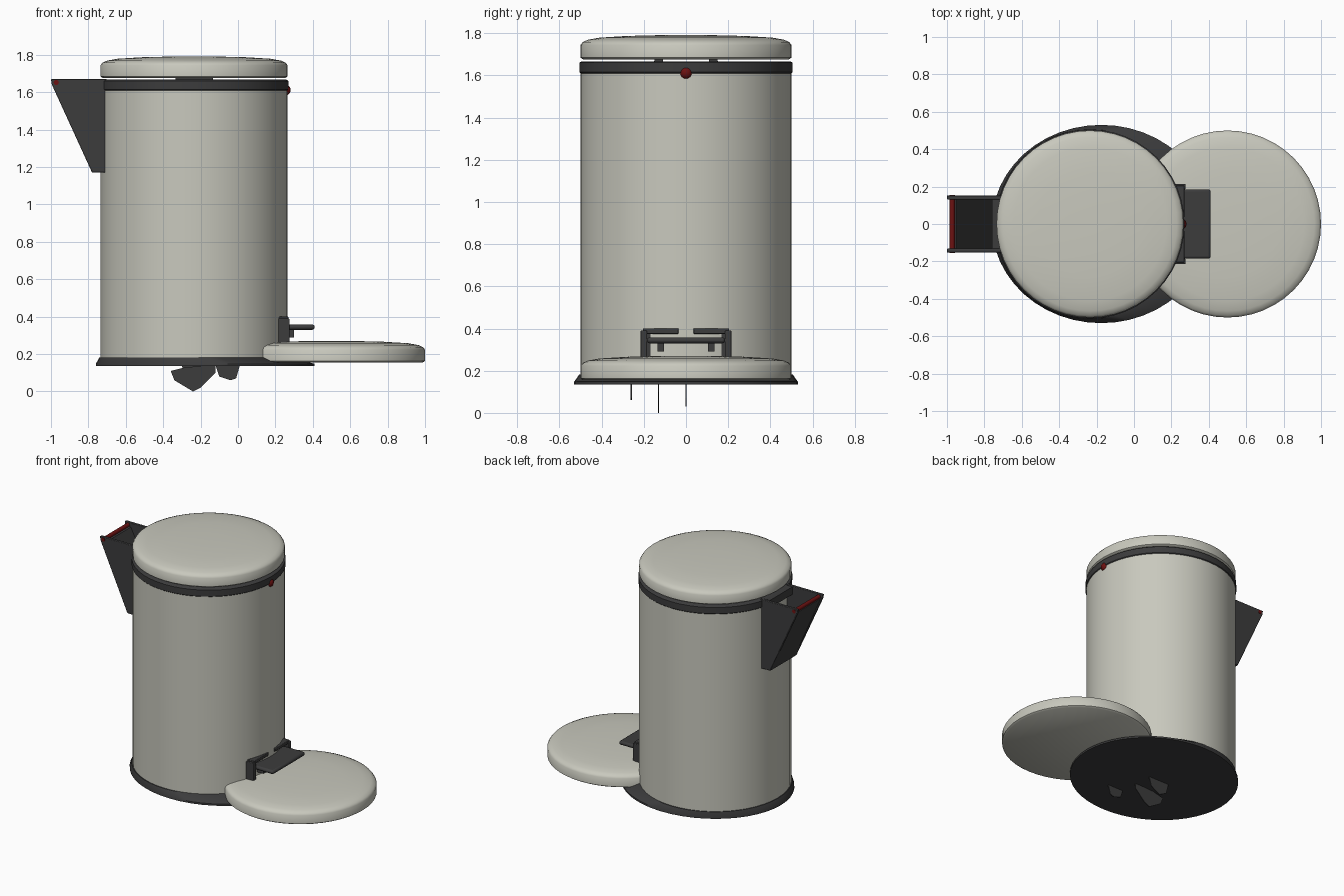
import bpy, bmesh, math
from mathutils import Vector

default = bpy.data.objects.get("Cube")
if default:
    bpy.data.objects.remove(default, do_unlink=True)

BODY_X = -0.235   # axis of the bin
SIDES = 48


def material(name, rgb):
    m = bpy.data.materials.new(name)
    m.use_nodes = True
    m.diffuse_color = (*rgb, 1)
    m.node_tree.nodes["Principled BSDF"].inputs["Base Color"].default_value = (*rgb, 1)
    return m


cream = material("warm grey enamel", (0.58, 0.58, 0.51))
black = material("black plastic", (0.045, 0.045, 0.046))
red = material("dark red", (0.15, 0.006, 0.006))


def finish(name, bm, mat, bevel=0):
    bmesh.ops.recalc_face_normals(bm, faces=bm.faces)
    mesh = bpy.data.meshes.new(name)
    bm.to_mesh(mesh)
    bm.free()
    mesh.materials.append(mat)
    ob = bpy.data.objects.new(name, mesh)
    bpy.context.collection.objects.link(ob)
    if bevel:
        mod = ob.modifiers.new("Bevel", "BEVEL")
        mod.width, mod.segments = bevel, 2
    bpy.ops.object.select_all(action="DESELECT")
    ob.select_set(True)
    bpy.context.view_layer.objects.active = ob
    bpy.ops.object.shade_smooth_by_angle(angle=math.radians(40))
    return ob


def loft(name, rings, mat):
    """Stack of ellipses (centre x, radius x, radius y, z), capped at both ends."""
    bm = bmesh.new()
    loops = []
    for cx, rx, ry, z in rings:
        angles = [2 * math.pi * i / SIDES for i in range(SIDES)]
        loops.append([bm.verts.new((cx + rx * math.cos(a), ry * math.sin(a), z)) for a in angles])
    for low, high in zip(loops, loops[1:]):
        for i in range(SIDES):
            j = (i + 1) % SIDES
            bm.faces.new((low[i], low[j], high[j], high[i]))
    bm.faces.new(loops[0])
    bm.faces.new(loops[-1])
    return finish(name, bm, mat)


def plate(name, outline, y, thickness, mat, bevel=0):
    """Side outline of (x, z) points extruded along y."""
    bm = bmesh.new()
    face = bm.faces.new([bm.verts.new((x, y - thickness / 2, z)) for x, z in outline])
    new = bmesh.ops.extrude_face_region(bm, geom=[face])["geom"]
    bmesh.ops.translate(bm, vec=(0, thickness, 0),
                        verts=[v for v in new if isinstance(v, bmesh.types.BMVert)])
    return finish(name, bm, mat, bevel)


def box(name, low, high, mat, bevel=0):
    outline = [(low[0], low[2]), (high[0], low[2]), (high[0], high[2]), (low[0], high[2])]
    return plate(name, outline, (low[1] + high[1]) / 2, high[1] - low[1], mat, bevel)


def lid(name, cx, z):
    profile = [(0.488, 0), (0.5, 0.008), (0.5, 0.068), (0.49, 0.082), (0.465, 0.093),
               (0.41, 0.103), (0.28, 0.111), (0.12, 0.115), (0.01, 0.115)]
    return loft(name, [(cx, r, r, z + h) for r, h in profile], cream)


def rod(name, x, z, radius, length, mat):
    circle = [(x + radius * math.cos(a), z + radius * math.sin(a))
              for a in (2 * math.pi * i / 12 for i in range(12))]
    return plate(name, circle, 0, length, mat)


# Bin body, collar and flared base
loft("body", [(BODY_X, 0.5, 0.5, z) for z in (0.17, 1.615)], cream)
loft("collar", [(BODY_X, r, r, z) for r, z in
                ((0.5, 1.61), (0.505, 1.615), (0.505, 1.66), (0.495, 1.667))], black)
loft("base", [(-0.175, 0.585, 0.53, 0.135), (-0.175, 0.585, 0.53, 0.148),
              (BODY_X, 0.506, 0.506, 0.182)], black)

# Closed lid on small spacers, and the loose lid beside the base
lid("top_lid", BODY_X, 1.676)
for side in (-1, 1):
    y = side * 0.13
    box("lid_spacer", (BODY_X - 0.1, y - 0.02, 1.65), (BODY_X + 0.1, y + 0.02, 1.685), black)
lid("lower_lid", 0.5, 0.155)

# Carry bracket: two cheeks, sloping panel and red cross bar
cheek = [(-1.0, 1.67), (-0.7, 1.67), (-0.7, 1.17), (-0.78, 1.17), (-0.995, 1.64)]
for side in (-1, 1):
    plate("bracket_cheek", cheek, side * 0.142, 0.022, black, 0.004)
plate("bracket_panel", [(-0.985, 1.64), (-0.78, 1.17), (-0.71, 1.17), (-0.95, 1.64)],
      0, 0.28, black)
box("bracket_rear_rail", (-0.76, -0.14, 1.61), (-0.715, 0.14, 1.665), black)
rod("bracket_bar", -0.972, 1.652, 0.014, 0.31, red)

# Red button on the collar
bm = bmesh.new()
bmesh.ops.create_uvsphere(bm, u_segments=16, v_segments=10, radius=0.031)
bmesh.ops.translate(bm, vec=Vector((0.25, 0, 1.612)), verts=bm.verts)
finish("collar_button", bm, red)

# Pedal housing frame and the pedal itself
box("housing_back", (0.215, -0.21, 0.2), (0.235, 0.21, 0.39), black)
for side in (-1, 1):
    y = side * 0.2
    box("housing_cheek", (0.21, y - 0.015, 0.18), (0.275, y + 0.015, 0.39), black, 0.004)
    y = side * 0.12
    box("housing_top", (0.21, y - 0.085, 0.375), (0.27, y + 0.085, 0.4), black, 0.004)
    box("pedal_arm", (0.2, y - 0.015, 0.29), (0.3, y + 0.015, 0.345), black)
box("pedal", (0.22, -0.185, 0.33), (0.41, 0.185, 0.358), black, 0.012)

# Thin fins under the base
fins = {
    -0.13: [(-0.36, 0.11), (-0.34, 0.06), (-0.24, 0.0), (-0.2, 0.02), (-0.12, 0.1), (-0.12, 0.14), (-0.28, 0.13)],
    0.0: [(-0.3, 0.14), (-0.28, 0.06), (-0.22, 0.03), (-0.15, 0.07), (-0.13, 0.14)],
    -0.26: [(-0.12, 0.14), (-0.1, 0.08), (-0.04, 0.06), (-0.01, 0.07), (0.01, 0.14)],
}
for y, outline in fins.items():
    plate("base_fin", outline, y, 0.006, black)
